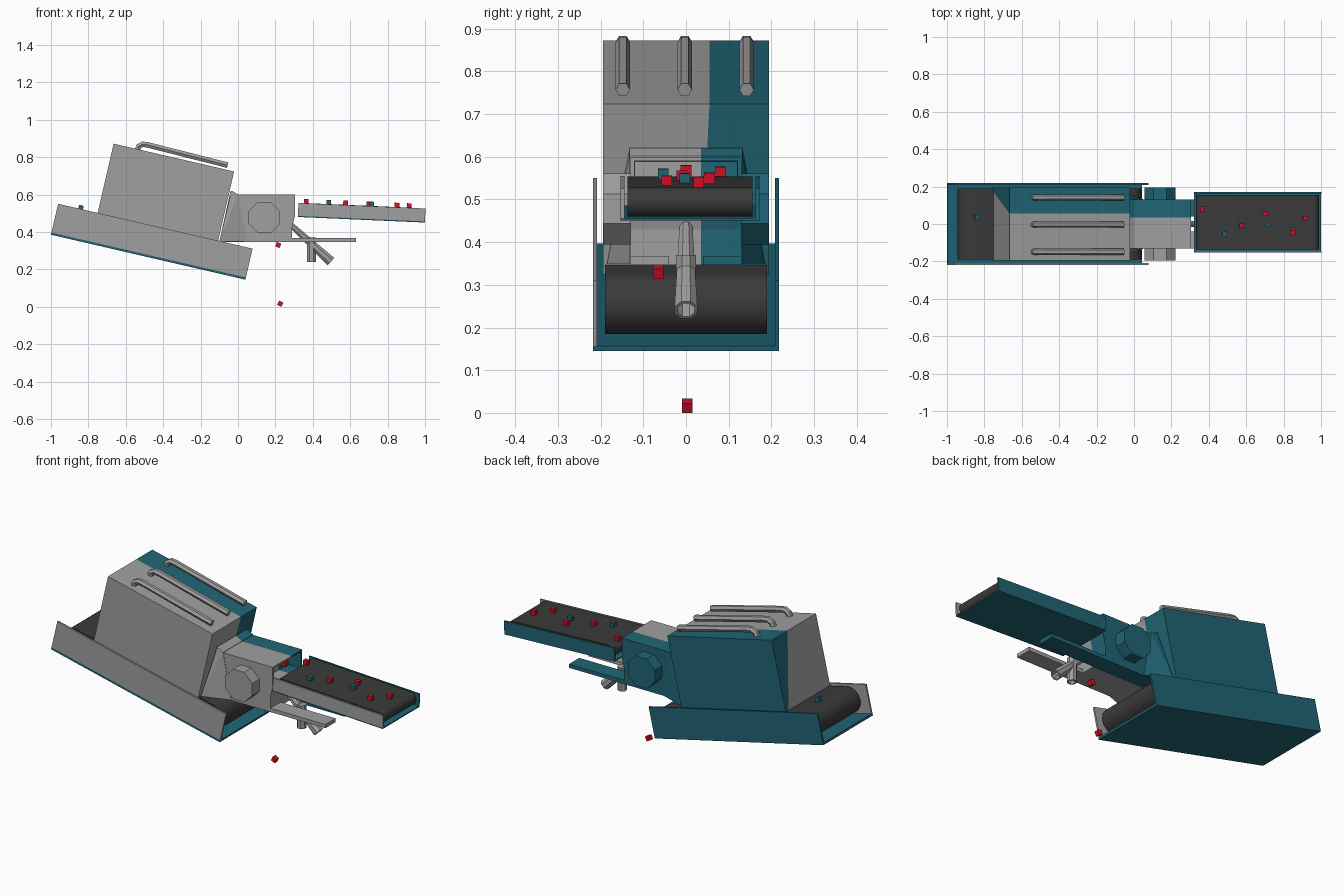
import bpy, bmesh, math, random
from mathutils import Vector, Matrix

random.seed(4)
cube = bpy.data.objects.get("Cube")
if cube:
    bpy.data.objects.remove(cube, do_unlink=True)


def material(name, rgb):
    m = bpy.data.materials.new(name)
    m.use_nodes = True
    m.diffuse_color = (*rgb, 1)
    m.node_tree.nodes["Principled BSDF"].inputs["Base Color"].default_value = (*rgb, 1)
    return m


GREY = material("light_grey", (0.35, 0.35, 0.35))
TEAL = material("dark_teal", (0.015, 0.13, 0.18))
BELT = material("belt_charcoal", (0.043, 0.043, 0.043))
RED = material("red", (0.62, 0.006, 0.02))


def finish(name, bm, mats, rule=None, smooth=False):
    """Turn a bmesh into an object; rule(face) picks the material slot."""
    bmesh.ops.recalc_face_normals(bm, faces=bm.faces)
    bm.normal_update()
    if rule:
        for f in bm.faces:
            f.material_index = int(rule(f))
    me = bpy.data.meshes.new(name)
    bm.to_mesh(me)
    bm.free()
    ob = bpy.data.objects.new(name, me)
    bpy.context.collection.objects.link(ob)
    for m in mats:
        me.materials.append(m)
    if smooth:
        bpy.ops.object.select_all(action='DESELECT')
        ob.select_set(True)
        bpy.context.view_layer.objects.active = ob
        bpy.ops.object.shade_smooth_by_angle(angle=math.radians(35))
    return ob


def prism(profile, y0, y1):
    """Extrude an x-z profile from y0 to y1."""
    bm = bmesh.new()
    face = bm.faces.new([bm.verts.new((x, y0, z)) for x, z in profile])
    ext = bmesh.ops.extrude_face_region(bm, geom=[face])["geom"]
    bmesh.ops.translate(bm, vec=(0, y1 - y0, 0),
                        verts=[v for v in ext if isinstance(v, bmesh.types.BMVert)])
    bmesh.ops.recalc_face_normals(bm, faces=bm.faces)
    bm.normal_update()
    return bm


def frame(x, z, degrees):
    """Map (along, up) on a sloping machine to (x, z)."""
    c, s = math.cos(math.radians(degrees)), math.sin(math.radians(degrees))
    return lambda u, v: (x + c * u + s * v, z - s * u + c * v)


def rect(at, u0, u1, v0, v1):
    return [at(u0, v0), at(u1, v0), at(u1, v1), at(u0, v1)]


def cut(bm, co, no, faces=None):
    faces = faces or bm.faces[:]
    geom = {e for f in faces for e in (*f.edges, *f.verts, f)}
    bmesh.ops.bisect_plane(bm, geom=list(geom), plane_co=co, plane_no=no, dist=0.0005)


def rod(name, a, b, r1, r2, sides, mat, hollow=False):
    a, b = Vector(a), Vector(b)
    bm = bmesh.new()
    rot = (b - a).to_track_quat('Z', 'Y').to_matrix().to_4x4()
    spin = Matrix.Rotation(math.pi / sides, 4, 'Z')
    bmesh.ops.create_cone(bm, cap_ends=True, segments=sides, radius1=r1, radius2=r2,
                          depth=(b - a).length,
                          matrix=Matrix.Translation((a + b) / 2) @ rot @ spin)
    if hollow:
        bm.normal_update()
        end = max(bm.faces, key=lambda f: f.calc_center_median().dot(b - a))
        bmesh.ops.inset_individual(bm, faces=[end], thickness=r2 * 0.25)
        bmesh.ops.inset_individual(bm, faces=[end], thickness=0.001, depth=-0.06)
    return finish(name, bm, [mat])


def conveyor(prefix, at, length, height, y0, y1, wall, floor, ends, radius, axis, gap):
    """Floor, two side walls and a looped belt; the front wall is grey outside."""
    finish(prefix + "_floor", prism(rect(at, 0, length, 0, floor), y0, y1), [TEAL])
    finish(prefix + "_back_wall", prism(rect(at, 0, length, floor, height), y1 - wall, y1), [TEAL])
    finish(prefix + "_front_wall", prism(rect(at, 0, length, floor, height), y0, y0 + wall), [GREY])
    loop = []
    for centre, start in ((ends[1], -90), (ends[0], 90)):
        for i in range(17):
            t = math.radians(start + i * 180 / 16)
            loop.append(at(centre + radius * math.cos(t), axis + radius * math.sin(t)))
    finish(prefix + "_belt", prism(loop, y0 + gap, y1 - gap), [BELT], smooth=True)


def is_back(y):
    return lambda f: f.calc_center_median().y > y


# Sloping lower conveyor and raised outfeed conveyor
low = frame(-1.0, 0.385, 13)
conveyor("lower_conveyor", low, 1.067, 0.17, -0.218, 0.218, 0.01, 0.012,
         (0.11, 0.975), 0.071, 0.092, 0.028)
out = frame(0.32, 0.48, 2.5)
conveyor("outfeed_conveyor", out, 0.68, 0.075, -0.153, 0.172, 0.009, 0.006,
         (0.045, 0.635), 0.034, 0.042, 0.016)

# Machine housing, grey in front and teal behind with a slanted colour break
bm = prism(rect(low, 0.217, 0.878, 0.14, 0.55), -0.195, 0.195)
up = Vector((math.sin(math.radians(13)), 0, math.cos(math.radians(13))))
along = Vector((up.z, 0, -up.x))
top_x, top_z = low(0.217, 0.55)
start = Vector((top_x, 0.055, top_z))
for direction, lean in ((-along, 0.3), (along, 0.05), (up, 0)):
    side = max(bm.faces, key=lambda f: f.normal.dot(direction))
    sign = 1 if direction == -along else -1
    cut(bm, start, Vector((0, 1, 0)) + up * lean * sign, [side])
finish("housing", bm, [GREY, TEAL], is_back(0.09))

# Three handrails on the housing roof
for i, y in enumerate((-0.148, -0.003, 0.142)):
    cu = bpy.data.curves.new(f"roof_rail_{i + 1}", 'CURVE')
    cu.dimensions = '3D'
    cu.bevel_depth = 0.017
    cu.bevel_resolution = 1
    cu.use_fill_caps = True
    path = [(-0.54, 0.835), (-0.53, 0.858), (-0.51, 0.869), (-0.485, 0.866), (-0.055, 0.757)]
    sp = cu.splines.new('POLY')
    sp.points.add(len(path) - 1)
    for p, (x, z) in zip(sp.points, path):
        p.co = (x, y, z, 1)
    sp.use_smooth = False
    cu.materials.append(GREY)
    bpy.context.collection.objects.link(bpy.data.objects.new(cu.name, cu))

# Head block with a recessed outlet
bm = prism([(-0.1, 0.347), (0.29, 0.347), (0.29, 0.43), (0.305, 0.49), (0.305, 0.6),
            (0, 0.6), (-0.04, 0.62)], -0.13, 0.13)
mouth = max(bm.faces, key=lambda f: f.calc_center_median().x)
bmesh.ops.inset_individual(bm, faces=[mouth], thickness=0.014)
bmesh.ops.inset_individual(bm, faces=[mouth], thickness=0.001, depth=-0.08)
cut(bm, (0, 0.035, 0), (0, 1, 0))
finish("head_block", bm, [GREY, TEAL], is_back(0.035))

# Flared collar joining head and housing
bm = bmesh.new()
for s in (-1, 1):
    for x, y, z in ((-0.1, 0.185, 0.35), (-0.035, 0.132, 0.62), (0.05, 0.132, 0.35), (0, 0.132, 0.602)):
        bm.verts.new((x, s * y, z))
bmesh.ops.convex_hull(bm, input=bm.verts[:])
cut(bm, (0, 0.035, 0), (0, 1, 0))
finish("head_collar", bm, [GREY, TEAL], is_back(0.035))

# Side hubs and forward support arms
for label, s, mat in (("front", -1, GREY), ("back", 1, TEAL)):
    rod(label + "_hub", (0.14, s * 0.1, 0.478), (0.14, s * 0.194, 0.478), 0.09, 0.09, 8, mat)
    finish(label + "_arm", prism([(0.2, 0.347), (0.63, 0.347), (0.63, 0.368), (0.2, 0.368)],
                                 *sorted((s * 0.13, s * 0.04))), [mat])

# Tapered drop chute and its stub
rod("drop_chute", (0.28, 0, 0.44), (0.497, 0, 0.241), 0.016, 0.029, 8, GREY, hollow=True)
rod("chute_stub", (0.393, 0, 0.37), (0.393, 0, 0.24), 0.025, 0.025, 8, GREY, hollow=True)


# Loose cubes on the belts and falling below
def bit(name, x, y, z, mat, tilt=0.04, size=0.025):
    bm = bmesh.new()
    bmesh.ops.create_cube(bm, size=size, matrix=Matrix.Translation((x, y, z))
                          @ Matrix.Rotation(tilt, 4, 'Y'))
    finish(name, bm, [mat])


for i, (x, y) in enumerate(((0.29, 0.0), (0.365, 0.08), (0.575, -0.01), (0.7, 0.055),
                            (0.85, -0.045), (0.915, 0.03))):
    bit(f"red_cube_{i + 1}", x, y, 0.58 - 0.043 * x, RED)
for i, (x, y) in enumerate(((0.485, -0.053), (0.715, -0.003))):
    bit(f"teal_cube_{i + 1}", x, y, 0.58 - 0.043 * x, TEAL)
bit("teal_cube_low", -0.84, 0.035, 0.53, TEAL, 0.23)
bit("falling_cube_high", 0.215, -0.065, 0.33, RED, 0.35)
bit("falling_cube_low", 0.226, 0.003, 0.0165, RED, 0.45)
